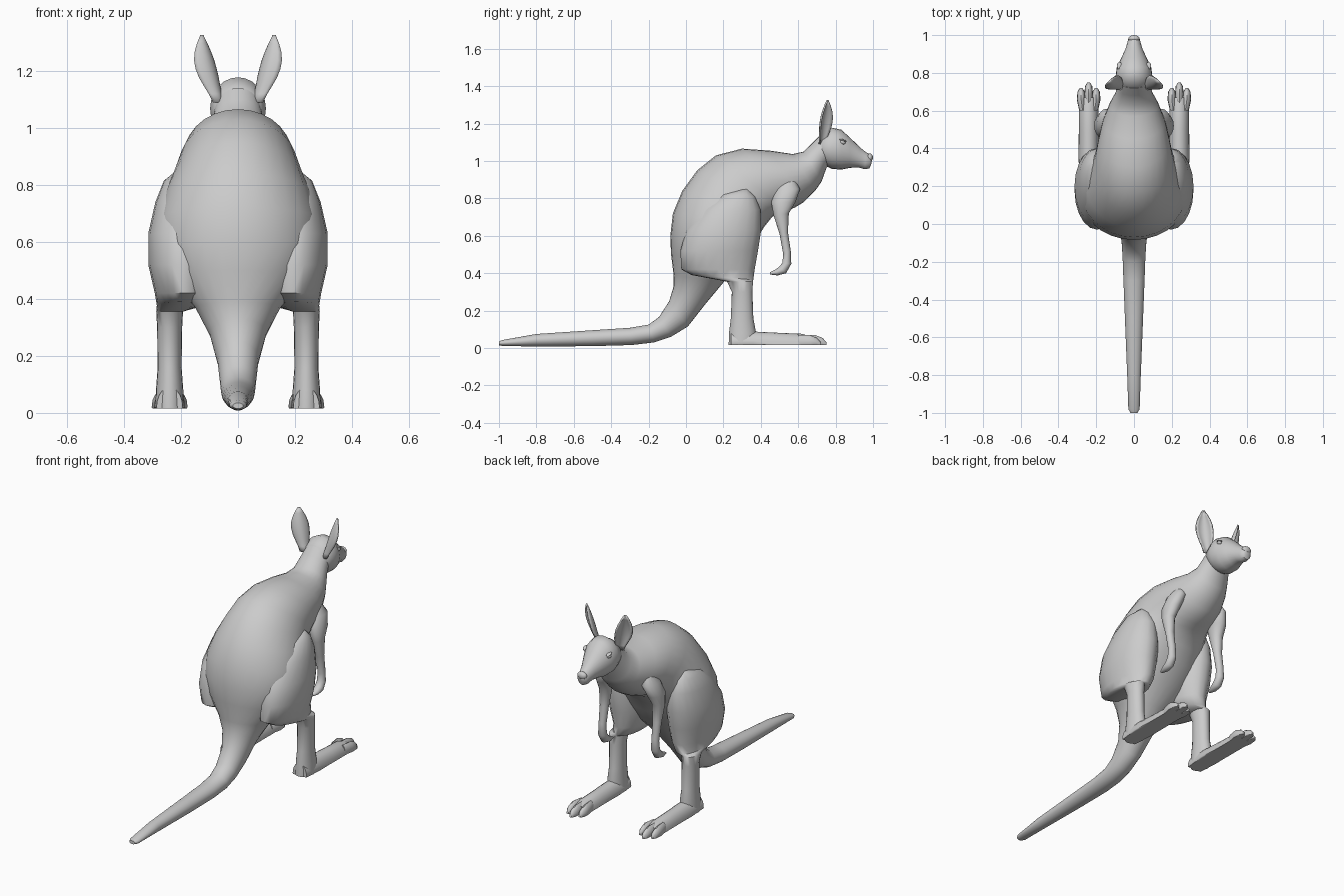
import bpy
import bmesh
from math import sin, cos, pi, radians
from mathutils import Vector, Matrix

default_cube = bpy.data.objects.get("Cube")
if default_cube:
    bpy.data.objects.remove(default_cube, do_unlink=True)

FLOOR = 0.015
SIDES = (("left", 1), ("right", -1))

grey = bpy.data.materials.new("plain_grey")
grey.use_nodes = True
grey.diffuse_color = (.6, .6, .6, 1)
grey.node_tree.nodes["Principled BSDF"].inputs["Base Color"].default_value = (.6, .6, .6, 1)


def finish(bm, name, angle=50):
    """Turn a bmesh into a smooth shaded grey object."""
    bmesh.ops.recalc_face_normals(bm, faces=bm.faces)
    mesh = bpy.data.meshes.new(name)
    bm.to_mesh(mesh)
    bm.free()
    mesh.materials.append(grey)
    mesh.shade_smooth()
    mesh.set_sharp_from_angle(angle=radians(angle))
    obj = bpy.data.objects.new(name, mesh)
    bpy.context.collection.objects.link(obj)
    return obj


def loft(name, sections, side=1, sides=20, floor=None):
    """Skin elliptical sections: upper edge y, z, lower edge y, z, half width, centre x."""
    bm = bmesh.new()
    rings = []
    for y1, z1, y2, z2, width, x in sections:
        top, bottom = Vector((x, y1, z1)), Vector((x, y2, z2))
        centre, half = (top + bottom) / 2, (top - bottom) / 2
        ring = []
        for i in range(sides):
            a = 2 * pi * i / sides
            p = centre + half * cos(a) + Vector((width * sin(a), 0, 0))
            if floor is not None:
                p.z = max(p.z, floor)
            p.x *= side
            ring.append(bm.verts.new(p))
        rings.append(ring)
    for r, s in zip(rings, rings[1:]):
        for i in range(sides):
            j = (i + 1) % sides
            bm.faces.new((r[i], r[j], s[j], s[i]))
    bm.faces.new(rings[0])
    bm.faces.new(rings[-1])
    return finish(bm, name)


def ellipsoid(name, centre, size, turn=0):
    bm = bmesh.new()
    matrix = (Matrix.Translation(centre) @ Matrix.Rotation(turn, 4, 'X')
              @ Matrix.Diagonal((*size, 1)))
    bmesh.ops.create_uvsphere(bm, u_segments=16, v_segments=10, radius=1, matrix=matrix)
    return finish(bm, name)


def ear(name, side):
    """Cupped leaf opening forward and outward."""
    bm = bmesh.new()
    base, tip = Vector((.065, .725, 1.09)), Vector((.128, .758, 1.325))
    across, facing = Vector((.74, -.67, 0)), Vector((.67, .74, 0))
    widths = (.024, .028, .036, .044, .047, .045, .036, .022, .004)
    columns = 8
    rows = []
    for k, width in enumerate(widths):
        t = k / (len(widths) - 1)
        row = []
        for c in range(columns + 1):
            u = 2 * c / columns - 1
            p = base.lerp(tip, t) + across * u * width
            p += facing * (u * u - .5) * width * .6
            p.x += .008 * sin(pi * t)
            p.x *= side
            row.append(bm.verts.new(p))
        rows.append(row)
    for r, s in zip(rows, rows[1:]):
        for c in range(columns):
            bm.faces.new((r[c], r[c + 1], s[c + 1], s[c]))
    obj = finish(bm, name)
    shell = obj.modifiers.new("thickness", 'SOLIDIFY')
    shell.thickness = .009
    shell.offset = 0


# Tail, rump, chest and neck in one skin
trunk = [
    (-1, .035, -1, .015, .018),
    (-.98, .043, -.98, .011, .03),
    (-.8, .075, -.8, .008, .036),
    (-.5, .095, -.5, .01, .048),
    (-.3, .108, -.29, .016, .056),
    (-.2, .125, -.17, .03, .06),
    (-.145, .165, -.08, .06, .064),
    (-.09, .25, .01, .115, .072),
    (-.066, .33, .1, .23, .1),
    (-.066, .39, .2, .35, .15),
    (-.08, .5, .3, .46, .24),
    (-.084, .6, .37, .57, .28),
    (-.07, .72, .42, .65, .28),
    (-.02, .84, .46, .7, .255),
    (.06, .95, .5, .72, .225),
    (.16, 1.03, .54, .735, .205),
    (.3, 1.066, .58, .75, .188),
    (.45, 1.055, .63, .78, .165),
    (.57, 1.037, .69, .84, .13),
    (.63, 1.05, .725, .89, .105),
    (.68, 1.1, .75, .96, .088),
    (.72, 1.14, .77, .99, .08),
]
loft("body_and_tail", [(*s, 0) for s in trunk], sides=28)

# Head tapering to the muzzle
skull = [
    (.7, 1.1, .705, 1.02, .045),
    (.73, 1.145, .725, .985, .083),
    (.78, 1.178, .78, .958, .098),
    (.83, 1.167, .83, .954, .091),
    (.88, 1.122, .875, .963, .068),
    (.93, 1.073, .92, .966, .046),
    (.965, 1.045, .955, .956, .035),
    (.985, 1.034, .98, .96, .03),
    (.996, 1.015, .99, .98, .016),
]
loft("head", [(*s, 0) for s in skull], sides=24)
ellipsoid("nose", (0, .982, 1.018), (.03, .018, .022))

# Thigh and shin run down into the ankle
leg = [
    (.33, .85, .28, .845, .02, .2),
    (.37, .81, .18, .82, .06, .2),
    (.398, .74, .08, .74, .095, .195),
    (.402, .63, 0, .63, .12, .195),
    (.385, .52, -.03, .52, .12, .195),
    (.367, .42, -.025, .42, .1, .192),
    (.36, .365, .03, .39, .08, .205),
    (.358, .355, .22, .355, .047, .24),
    (.355, .3, .245, .3, .044, .24),
    (.36, .16, .24, .16, .042, .24),
    (.375, .08, .23, .08, .048, .24),
    (.37, FLOOR, .228, FLOOR, .05, .24),
]

# Shoulder, forearm and paw curling back
arm = [
    (.58, .905, .52, .905, .02, .13),
    (.61, .85, .478, .85, .045, .147),
    (.585, .78, .456, .78, .044, .167),
    (.55, .72, .468, .71, .034, .175),
    (.545, .62, .5, .61, .026, .175),
    (.56, .52, .52, .5, .022, .175),
    (.563, .45, .515, .455, .025, .175),
    (.535, .4, .5, .437, .026, .175),
    (.49, .388, .48, .42, .022, .175),
    (.45, .393, .45, .405, .01, .175),
]

for label, side in SIDES:
    loft(label + "_leg", leg, side)
    loft(label + "_arm", arm, side, sides=16)
    ear(label + "_ear", side)

    # Long flat foot with three toes
    foot = [(y, top, y, -.05, width, .24) for y, top, width in
            ((.24, .09, .046), (.36, .088, .055), (.5, .081, .052),
             (.62, .076, .052), (.67, .06, .045))]
    loft(label + "_foot", foot, side, floor=FLOOR)
    for toe, offset, tip in (("inner", -.04, .72), ("middle", 0, .75), ("outer", .04, .72)):
        x = .24 + offset
        profile = [(.6, .07, .6, -.03, .018, x - offset * .2),
                   (tip - .06, .07, tip - .06, -.03, .023, x),
                   (tip - .02, .054, tip - .02, -.02, .019, x),
                   (tip, .032, tip, -.002, .007, x)]
        loft(f"{label}_{toe}_toe", profile, side, sides=12, floor=FLOOR)

    # Eyeball under a slim slanted lid
    ellipsoid(label + "_eye", (side * .078, .838, 1.1), (.012, .015, .011), -.3)
    ellipsoid(label + "_eyelid", (side * .077, .838, 1.111), (.013, .02, .005), -.3)
